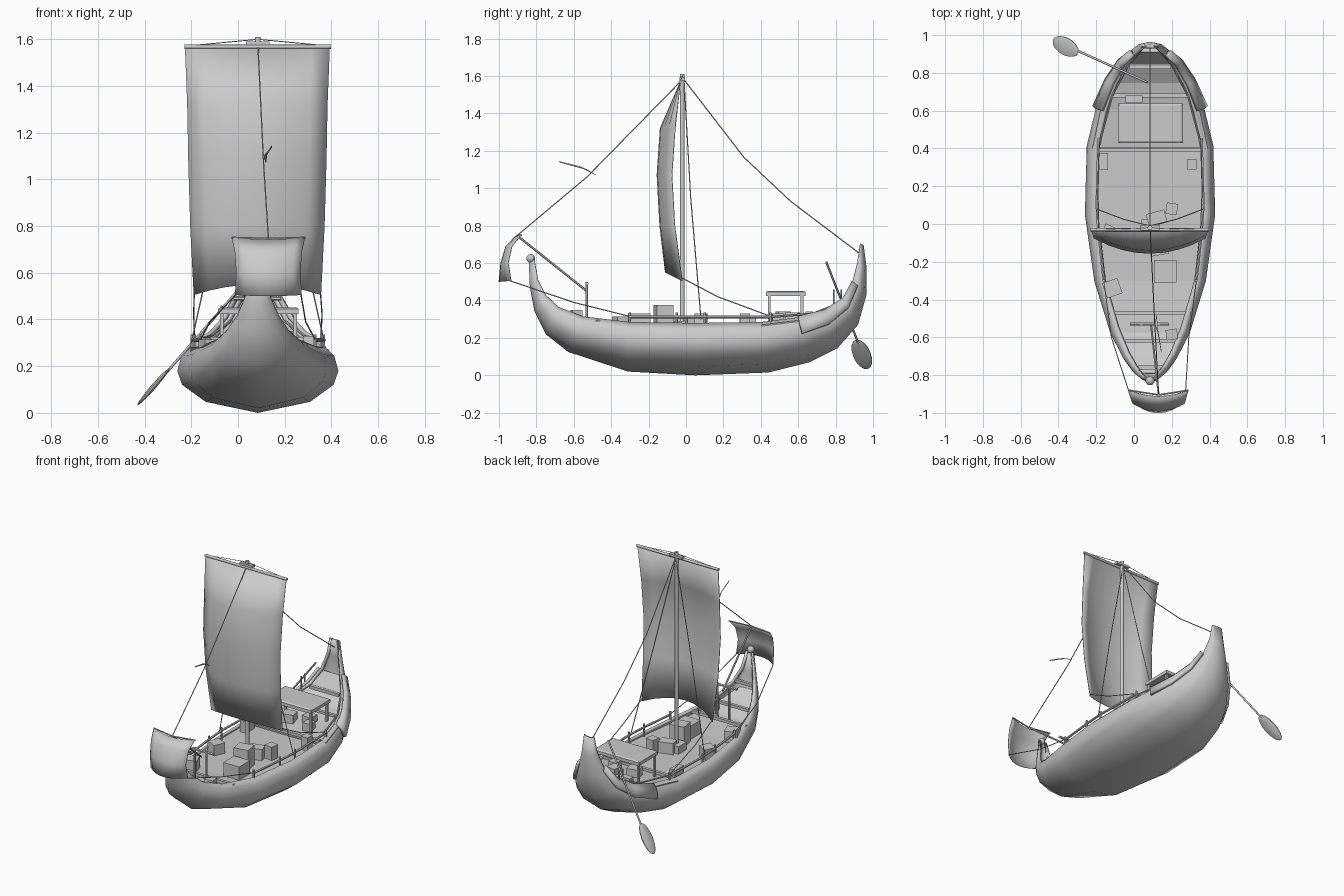
import bpy, bmesh, math
from mathutils import Vector, Matrix

if "Cube" in bpy.data.objects:
    bpy.data.objects.remove(bpy.data.objects["Cube"])

CX = 0.085  # boat centreline


def make(name, bm, smooth=None):
    bmesh.ops.recalc_face_normals(bm, faces=bm.faces)
    me = bpy.data.meshes.new(name)
    bm.to_mesh(me)
    bm.free()
    ob = bpy.data.objects.new(name, me)
    bpy.context.collection.objects.link(ob)
    if smooth:
        bpy.ops.object.select_all(action='DESELECT')
        ob.select_set(True)
        bpy.context.view_layer.objects.active = ob
        bpy.ops.object.shade_smooth_by_angle(angle=math.radians(smooth))
    return ob


def grid(name, rows, smooth=None, thick=0.0, offset=-1):
    bm = bmesh.new()
    vs = [[bm.verts.new(p) for p in r] for r in rows]
    for a, b in zip(vs, vs[1:]):
        for j in range(len(a) - 1):
            bm.faces.new((a[j], a[j + 1], b[j + 1], b[j]))
    ob = make(name, bm, smooth)
    if thick:
        m = ob.modifiers.new("thickness", 'SOLIDIFY')
        m.thickness, m.offset = thick, offset
    return ob


def box(name, loc, size, rot=0):
    bm = bmesh.new()
    mat = Matrix.Translation(loc) @ Matrix.Rotation(math.radians(rot), 4, 'Z') @ Matrix.Diagonal((*size, 1))
    bmesh.ops.create_cube(bm, size=1, matrix=mat)
    return make(name, bm)


def tube(name, pts, r=0.003, n=6):
    # straight cylinders joined along a path
    bm = bmesh.new()
    for a, b in zip(pts, pts[1:]):
        a, b = Vector(a), Vector(b)
        d = b - a
        mat = Matrix.Translation((a + b) / 2) @ d.to_track_quat('Z', 'Y').to_matrix().to_4x4()
        bmesh.ops.create_cone(bm, cap_ends=True, segments=n, radius1=r, radius2=r, depth=d.length, matrix=mat)
    return make(name, bm, 50)


# hull stations: rim y, rim z, half beam, keel y, keel z
ST = [(-.81, .62, .03, -.84, .60), (-.79, .51, .055, -.835, .47), (-.75, .43, .095, -.81, .34),
      (-.68, .365, .145, -.75, .22), (-.55, .315, .21, -.63, .125), (-.3, .285, .295, -.31, .02),
      (.05, .28, .345, .05, 0), (.4, .285, .335, .44, .015), (.6, .31, .285, .66, .07),
      (.74, .345, .22, .81, .145), (.84, .41, .15, .92, .27), (.89, .50, .09, .965, .43),
      (.915, .60, .055, .965, .58), (.93, .705, .04, .95, .695)]
SEC = [(0, 0), (.65, .17), (.94, .43), (1, .64), (.95, .87), (.84, 1)]


def beam_at(h):
    for (f0, h0), (f1, h1) in zip(SEC, SEC[1:]):
        if h <= h1:
            return f0 + (f1 - f0) * (h - h0) / (h1 - h0)
    return SEC[-1][0]


def hull_pt(s, h, side, out=0.0):
    yr, zr, w, yk, zk = s
    return (CX + side * (w * beam_at(h) + out), yk + (yr - yk) * h, zk + (zr - zk) * h)


hs = [h for f, h in SEC]
rows = [[hull_pt(s, h, -1) for h in reversed(hs)] + [hull_pt(s, h, 1) for h in hs[1:]] for s in ST]
grid("hull", rows, 45, 0.02)


# decks fitted to the hull
def deck(name, stations, height, thick=0.006):
    out = []
    for s in stations:
        z = height(s)
        h = min(1, max(0, (z - s[4]) / (s[1] - s[4])))
        out.append([hull_pt(s, h, sd, -0.008) for sd in (-1, 1)])
    grid(name, out, None, thick, 0)


deck("main_deck", ST[2:8], lambda s: max(.235, s[1] - .06))
deck("aft_deck", ST[7:12], lambda s: s[1] - .03, 0.03)

# cross beams
for y, w, z in ((-.47, .43, .285), (-.62, .29, .32), (-.76, .13, .42), (.39, .54, .275), (.68, .41, .315), (.83, .22, .385)):
    box("cross_beam", (CX, y, z), (w, .02, .02))

for sd in (-1, 1):
    # outer stern strake
    grid("stern_strake", [[hull_pt(s, h, sd, .012) for h in (.64, .87, 1)] for s in ST[8:12]], 45, .02, 0)
    # side rail with short posts
    pts = [(CX + sd * x, y, .312) for x, y in ((.245, -.3), (.272, -.05), (.282, .1), (.272, .45))]
    tube("side_rail", pts, .008)
    for x, y, z in pts:
        tube("rail_post", [(x, y, .25), (x, y, .335)], .007)
    tube("aft_rail", [(CX + sd * .262, .45, .312), (CX + sd * .2, .68, .33), (CX + sd * .12, .83, .39)], .006)

# bow knob
bm = bmesh.new()
bmesh.ops.create_uvsphere(bm, u_segments=10, v_segments=6, radius=.024, matrix=Matrix.Translation((CX, -.83, .625)))
make("bow_knob", bm, 40)

# mast, yard and masthead
tube("mast", [(CX, -.02, .22), (CX, -.02, 1.61)], .013, 10)
tube("main_yard", [(-.23, -.03, 1.568), (.398, -.03, 1.568)], .009, 8)
box("masthead_block", (CX, -.02, 1.583), (.1, .03, .016))
box("mast_step", (CX, -.02, .26), (.09, .09, .06))


# sails: rows of edge z, centre z, half width, edge y, centre y
def sail(name, cx, data, n=8):
    out = []
    for ze, zc, w, ye, yc in data:
        row = []
        for j in range(n + 1):
            t = 2 * j / n - 1
            k = 1 - t * t
            row.append((cx + w * t, ye + (yc - ye) * k, ze + (zc - ze) * k))
        out.append(row)
    return grid(name, out, 60, .004, 0)


sail("main_sail", .083, [(1.57, 1.57, .31, -.03, -.03), (1.32, 1.32, .3, -.058, -.138), (1.07, 1.07, .295, -.075, -.155),
                         (.8, .8, .287, -.06, -.14), (.505, .55, .272, -.02, -.11)])
sail("fore_sail", .13, [(.752, .742, .158, -.88, -.912), (.69, .69, .143, -.93, -.963),
                        (.6, .6, .137, -.95, -.99), (.505, .5, .142, -.935, -1.0)])
tube("fore_yard", [(-.028, -.88, .75), (.13, -.905, .745), (.288, -.88, .75)], .005)
tube("fore_spar", [(.09, -.53, .45), (.13, -.9, .745)], .006)

# standing and running ropes
tube("fore_stay", [(CX, -.02, 1.58), (.11, -.53, 1.06), (.13, -.9, .75)])
tube("back_stay", [(CX, -.01, 1.58), (CX, .31, 1.165), (CX, .56, .93), (CX, .93, .65)])
for sd in (-1, 1):
    tube("yard_lift", [(CX, -.02, 1.6), (CX + sd * .3, -.03, 1.572)], .002)
    tube("shroud", [(CX, -.01, 1.57), (CX + sd * .14, .025, .95), (CX + sd * .285, .08, .3)])
    tube("main_sheet", [(.083 + sd * .27, -.02, .52), (CX + sd * .275, .17, .42), (CX + sd * .27, .44, .32)])
    tube("fore_sheet", [(.13 + sd * .14, -.94, .505), (CX + sd * .205, -.6, .39), (CX + sd * .245, -.3, .315)])

# pennant on the fore stay
grid("pennant", [[(.11, -.53, 1.10), (.12, -.48, 1.07)], [(.125, -.57, 1.118), (.125, -.55, 1.105)],
                 [(.145, -.68, 1.145), (.145, -.675, 1.138)]], None, .003, 0)

# bow rack
for x in (.04, .13):
    tube("rack_post", [(x, -.53, .24), (x, -.53, .5)], .007)
tube("rack_bar", [(-.02, -.53, .49), (.185, -.53, .49)], .009)

# shelter with inset roof
roof = box("shelter_roof", (.0875, .533, .435), (.345, .21, .022))
bm = bmesh.new()
bm.from_mesh(roof.data)
bm.normal_update()
top = [f for f in bm.faces if f.normal.z > .9]
bmesh.ops.inset_region(bm, faces=top, thickness=.016)
for v in top[0].verts:
    v.co.z += .006
bm.to_mesh(roof.data)
bm.free()
for x in (-.07, .245):
    for y in (.445, .62):
        box("shelter_leg", (x, y, .35), (.014, .014, .16))

# cargo: x, y, top z, width, depth, turn
for x, y, top, w, d, r in ((.165, -.25, .33, .12, .12, 0), (.13, -.12, .375, .1, .09, 10), (-.115, -.34, .315, .085, .085, 20),
                           (.2, -.585, .35, .06, .055, 8), (.12, .03, .315, .1, .07, 15), (.2, .08, .33, .06, .06, -8),
                           (-.16, .33, .32, .045, .09, 0), (.305, .315, .33, .05, .055, 0), (-.13, -.05, .31, .08, .08, -25),
                           (0, .66, .34, .09, .04, 0), (.03, .52, .34, .08, .07, 12), (.15, .57, .335, .07, .07, -10),
                           (.2, .49, .33, .06, .06, 5)):
    z0 = .23
    box("cargo_box", (x, y, (top + z0) / 2), (w, d, top - z0), r)

# steering oar
a, b = Vector((.07, .75, .605)), Vector((-.37, .95, .10))
tube("oar_shaft", [a, b], .006, 8)
d = (b - a).normalized()
wide = (Vector((0, 1, 0)) - d * d.y).normalized()
rot = Matrix((wide, d.cross(wide), d)).transposed().to_4x4()
bm = bmesh.new()
bmesh.ops.create_uvsphere(bm, u_segments=10, v_segments=8, radius=1,
                          matrix=Matrix.Translation((-.362, .94, .112)) @ rot @ Matrix.Diagonal((.05, .011, .108, 1)))
make("oar_blade", bm, 40)
for y in (.79, .83):
    tube("oar_peg", [(-.07, y, .33), (-.07, y, .46)], .005)
